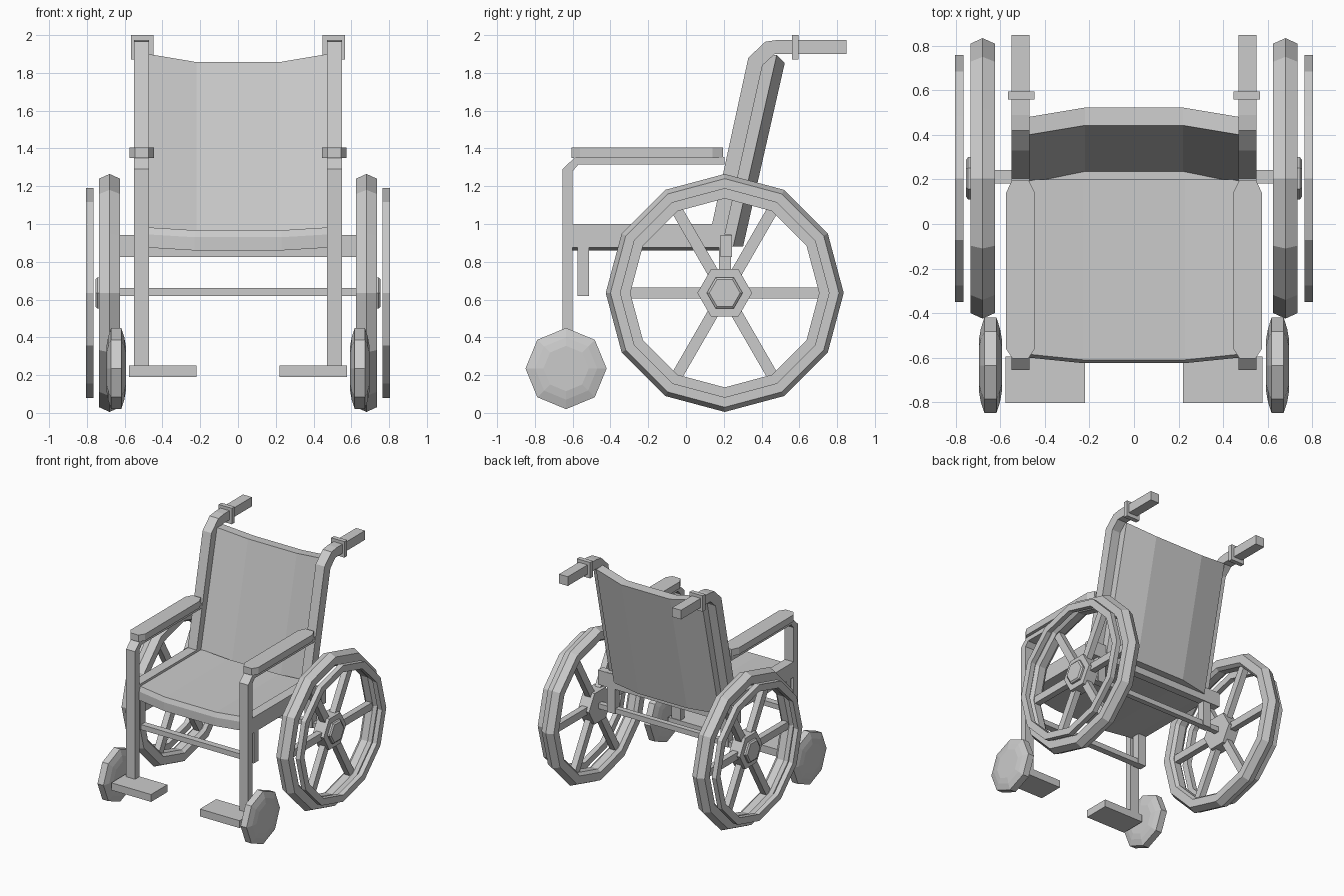
import bpy, bmesh, math

if "Cube" in bpy.data.objects:
    bpy.data.objects.remove(bpy.data.objects["Cube"])

def finish(name, bm, mirror=True):
    bmesh.ops.recalc_face_normals(bm, faces=bm.faces)
    me = bpy.data.meshes.new(name)
    bm.to_mesh(me)
    bm.free()
    ob = bpy.data.objects.new(name, me)
    bpy.context.collection.objects.link(ob)
    if mirror:
        mod = ob.modifiers.new("Mirror", 'MIRROR')
        mod.use_axis[0] = True
        mod.use_mirror_merge = False
    return ob

def loft(name, rings, mirror=True):
    """Skin equal-length rings of points and cap both ends."""
    bm = bmesh.new()
    rs = [[bm.verts.new(p) for p in r] for r in rings]
    n = len(rs[0])
    for a, b in zip(rs, rs[1:]):
        for i in range(n):
            j = (i + 1) % n
            bm.faces.new((a[i], a[j], b[j], b[i]))
    bm.faces.new(rs[0])
    bm.faces.new(rs[-1])
    return finish(name, bm, mirror)

def side_profile(name, pts, x0, x1, mirror=True):
    return loft(name, [[(x, y, z) for y, z in pts] for x in (x0, x1)], mirror)

def box(name, x, y, z, mirror=True):
    return side_profile(name, [(y[0], z[0]), (y[1], z[0]), (y[1], z[1]), (y[0], z[1])],
                        x[0], x[1], mirror)

def ring_at(x, r, n, cy, cz):
    return [(x, cy + r * math.cos(2 * math.pi * i / n), cz + r * math.sin(2 * math.pi * i / n))
            for i in range(n)]

def disc(name, prof, n, cy, cz):
    return loft(name, [ring_at(x, r, n, cy, cz) for x, r in prof])

def hoop(name, prof, n, cy, cz):
    """Closed cross-section (x, r) turned round the wheel axis."""
    bm = bmesh.new()
    rs = [[bm.verts.new(p) for p in ring_at(x, r, n, cy, cz)] for x, r in prof]
    for k in range(len(rs)):
        a, b = rs[k], rs[(k + 1) % len(rs)]
        for i in range(n):
            j = (i + 1) % n
            bm.faces.new((a[i], a[j], b[j], b[i]))
    return finish(name, bm)

WY, WZ = 0.205, 0.635

# Large rear wheels
hoop("rear_tyre", [(.68, .63), (.735, .605), (.735, .54), (.71, .52), (.65, .52),
                   (.625, .54), (.625, .605)], 12, WY, WZ)
hoop("hand_rim", [(.765, .555), (.805, .555), (.805, .5), (.765, .5)], 12, WY, WZ)
disc("wheel_hub", [(.63, .145), (.73, .145)], 6, WY, WZ)
disc("hub_cap", [(.72, .095), (.745, .095), (.755, .082)], 6, WY, WZ)
for k in range(6):
    a = k * math.pi / 3
    c, s = math.cos(a), math.sin(a)
    pts = [(WY + r * c - w * s, WZ + r * s + w * c)
           for r, w in ((.1, -.03), (.53, -.03), (.53, .03), (.1, .03))]
    side_profile("spoke", pts, .655, .705)

# Front casters
disc("caster_wheel", [(.594, .12), (.602, .165), (.618, .215), (.672, .215),
                      (.688, .165), (.696, .12)], 8, -.635, .235)

# Front leg bending into the arm tube
side_profile("front_leg", [(-.655, .25), (-.655, 1.29), (-.585, 1.355), (.205, 1.355),
                           (.205, 1.315), (-.57, 1.315), (-.6, 1.28), (-.6, .25)], .47, .55)

# Back post bending into the push handle
side_profile("back_post", [(.125, .94), (.33, 1.88), (.42, 1.965), (.49, 1.975), (.85, 1.975),
                           (.85, 1.9), (.47, 1.9), (.405, 1.84), (.205, .94)], .47, .55)
box("handle_collar", (.448, .567), (.56, .596), (1.87, 2.0))

# Armrest pad with clipped corners
plan = [(.475, -.605), (.545, -.605), (.575, -.56), (.575, .14), (.548, .195),
        (.472, .195), (.445, .14), (.445, -.56)]
loft("armrest_pad", [[(x, y, z) for x, y in plan] for z in (1.35, 1.405)])

# Footplates
box("footplate", (.22, .578), (-.805, -.595), (.19, .25))

# Under-seat frame
box("side_rail", (.47, .55), (-.61, .14), (.875, 1.0))
box("rear_rail_end", (.47, .55), (.13, .24), (.875, .945))
box("rear_post", (.475, .545), (.175, .237), (.62, .945))
box("front_strut", (.475, .545), (-.575, -.513), (.62, .88))
box("front_crossbar", (-.5, .5), (-.57, -.518), (.62, .662), False)
box("rear_crossbar", (-.625, .625), (.183, .243), (.825, .943), False)
box("axle", (-.64, .64), (.185, .228), (.62, .662), False)

# Seat sling: cross-sections from side to side, sagging in the middle
def seat_section(x, dz, dy):
    return [(x, y, z + dz) for y, z in ((-.585 - dy, .982), (-.6 - dy, .945), (-.6 - dy, .875),
                                        (.2, .875), (.2, .982))]
loft("seat", [seat_section(-.475, 0, 0), seat_section(-.23, -.015, .025),
              seat_section(.23, -.015, .025), seat_section(.475, 0, 0)], False)

# Backrest sling: bows backward in the middle
def back_section(x, dy, top):
    lean = .226 * (top - .88)
    return [(x, .17 + dy, .88), (x, .25 + dy, .88),
            (x, .25 + dy + lean, top - .005), (x, .17 + dy + lean, top)]
loft("backrest", [back_section(-.475, 0, 1.9), back_section(-.22, .052, 1.857),
                  back_section(.22, .052, 1.857), back_section(.475, 0, 1.9)], False)
